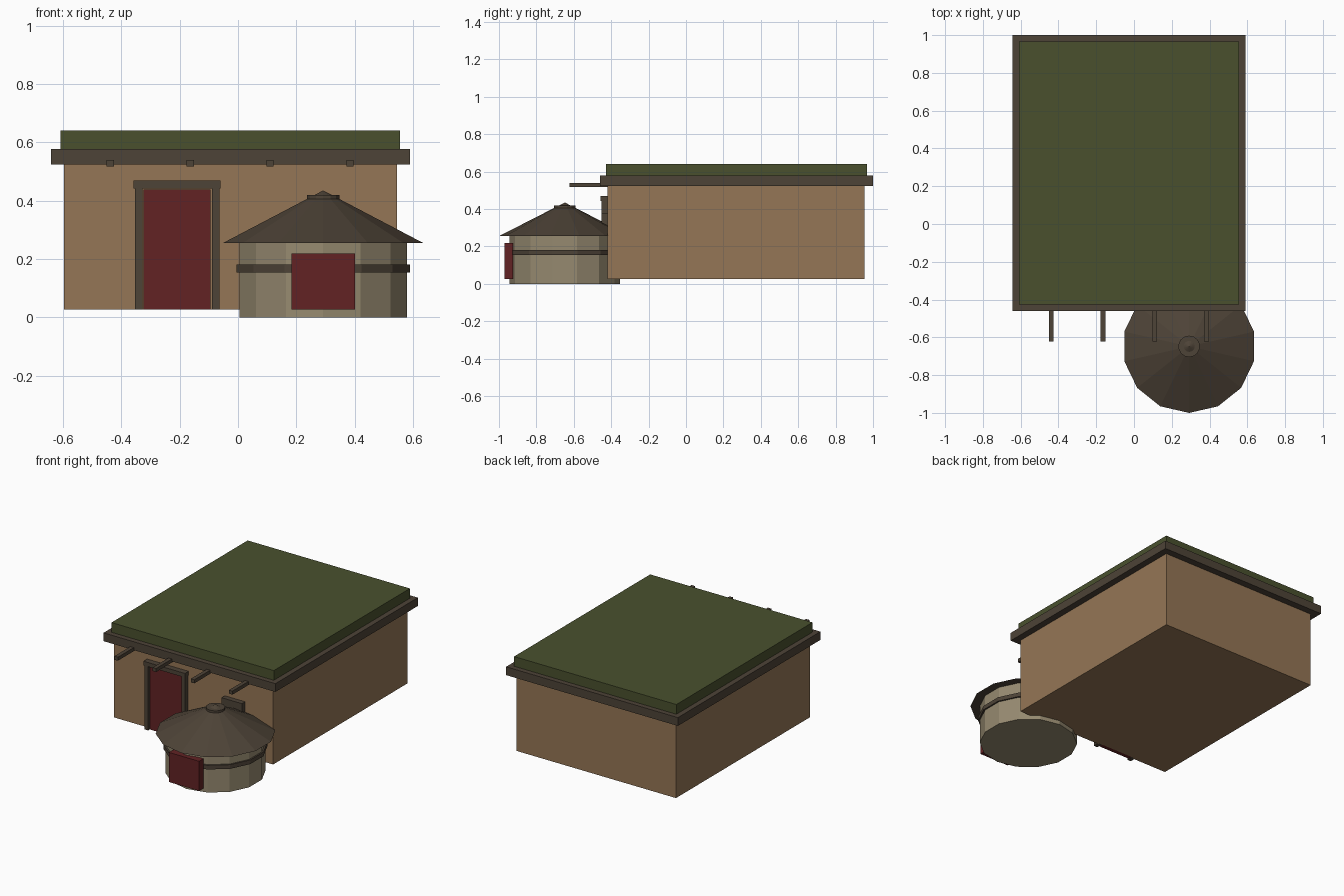
import bpy, bmesh, math
from mathutils import Matrix

if "Cube" in bpy.data.objects:
    bpy.data.objects.remove(bpy.data.objects["Cube"])

def mat(name, rgb):
    m = bpy.data.materials.new(name)
    m.diffuse_color = (*rgb, 1)
    m.use_nodes = True
    m.node_tree.nodes["Principled BSDF"].inputs["Base Color"].default_value = m.diffuse_color
    return m

CLAY = mat("clay_wall", (0.300, 0.182, 0.092))
STONE = mat("pale_wall", (0.305, 0.254, 0.162))
WOOD = mat("dark_wood", (0.075, 0.056, 0.038))
GREEN = mat("turf_green", (0.067, 0.081, 0.027))
RED = mat("door_red", (0.122, 0.016, 0.017))

def finish(name, bm, m):
    bmesh.ops.recalc_face_normals(bm, faces=bm.faces)
    me = bpy.data.meshes.new(name)
    bm.to_mesh(me)
    bm.free()
    me.materials.append(m)
    ob = bpy.data.objects.new(name, me)
    bpy.context.collection.objects.link(ob)
    return ob

def box(name, x0, x1, y0, y1, z0, z1, m):
    bm = bmesh.new()
    bmesh.ops.create_cube(bm, size=1)
    for v in bm.verts:
        v.co.x = x1 if v.co.x > 0 else x0
        v.co.y = y1 if v.co.y > 0 else y0
        v.co.z = z1 if v.co.z > 0 else z0
    return finish(name, bm, m)

HX, HY, SIDES = 0.292, -0.648, 14

def drum(name, r0, r1, z0, z1, m):
    # 14-sided drum or cone with a corner pointing to the front
    bm = bmesh.new()
    mx = Matrix.Translation((HX, HY, (z0 + z1) / 2)) @ Matrix.Rotation(-math.pi / 2, 4, 'Z')
    bmesh.ops.create_cone(bm, cap_ends=True, segments=SIDES, radius1=r0, radius2=r1,
                          depth=z1 - z0)
    # put a corner exactly on the axis before turning it to the front
    first = max(bm.verts, key=lambda v: v.co.x)
    ang = math.atan2(first.co.y, first.co.x)
    bmesh.ops.transform(bm, matrix=mx @ Matrix.Rotation(-ang, 4, 'Z'), verts=bm.verts)
    return finish(name, bm, m)

# main house: walls, eave slab, turf roof
box("house_walls", -0.597, 0.546, -0.42, 0.955, 0.027, 0.53, CLAY)
box("eave_slab", -0.642, 0.59, -0.46, 1.0, 0.524, 0.578, WOOD)
box("turf_roof", -0.608, 0.556, -0.427, 0.967, 0.57, 0.641, GREEN)

# roof beams sticking out over the front
for i in range(4):
    x = -0.438 + i * 0.274
    box(f"roof_beam_{i + 1}", x - 0.0125, x + 0.0125, -0.623, -0.40, 0.517, 0.54, WOOD)

# house door with frame
box("house_door", -0.324, -0.094, -0.437, -0.41, 0.027, 0.438, RED)
for side, x in (("left", -0.354), ("right", -0.0895)):
    box(f"door_post_{side}", x, x + 0.0265, -0.453, -0.41, 0.027, 0.442, WOOD)
box("door_lintel", -0.358, -0.06, -0.457, -0.41, 0.442, 0.469, WOOD)

# small window behind the hut
box("window_frame", 0.20, 0.345, -0.453, -0.41, 0.23, 0.38, WOOD)

# round hut
drum("hut_wall", 0.295, 0.295, 0.0, 0.26, STONE)
drum("hut_band", 0.305, 0.305, 0.154, 0.181, WOOD)
drum("hut_roof", 0.352, 0.0, 0.255, 0.435, WOOD)
drum("hut_roof_cap", 0.057, 0.057, 0.395, 0.42, WOOD)
box("hut_door", 0.184, 0.401, -0.971, -0.926, 0.027, 0.219, RED)
